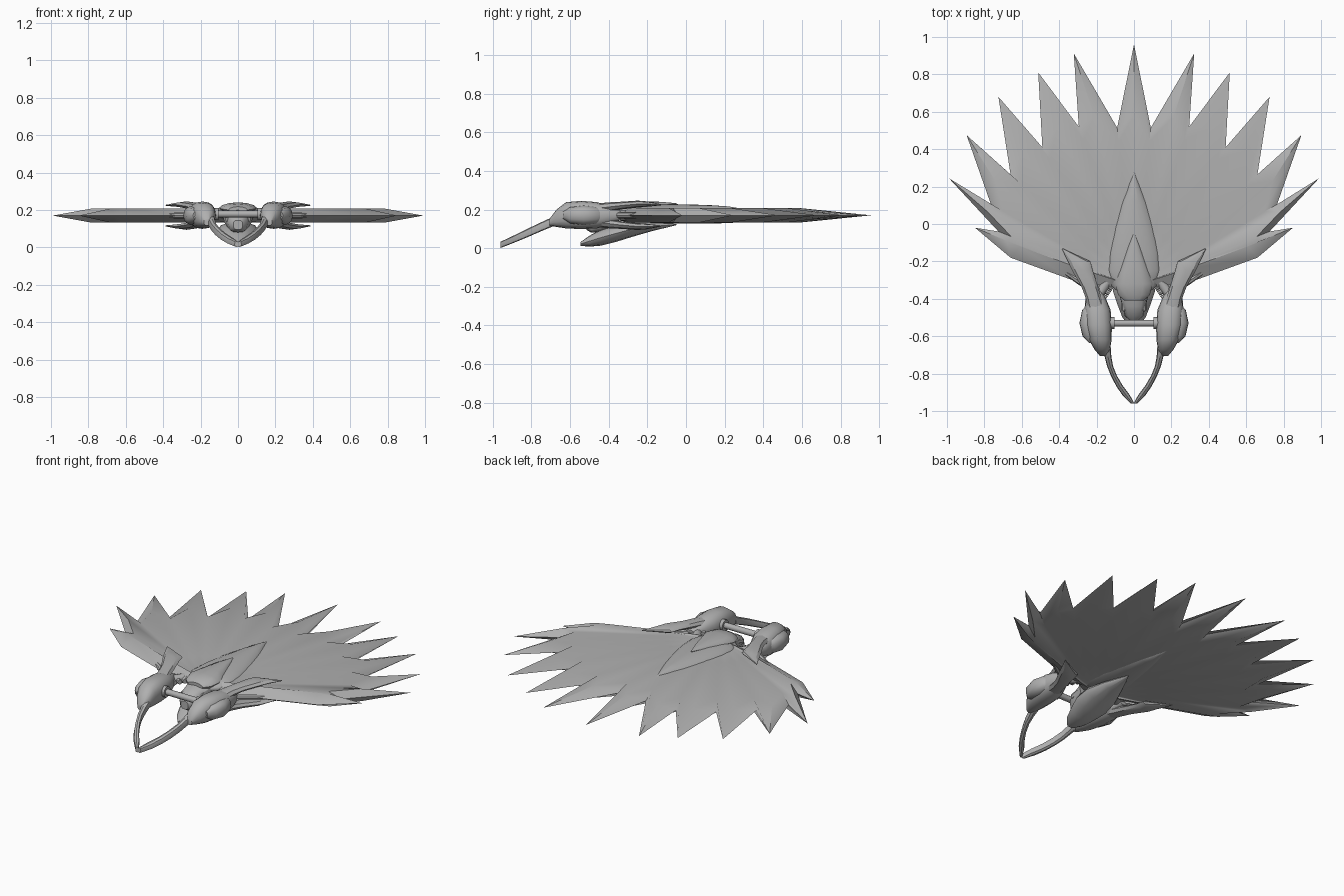
import bpy, bmesh, math
from mathutils import Vector

if "Cube" in bpy.data.objects:
    bpy.data.objects.remove(bpy.data.objects["Cube"])

grey = bpy.data.materials.new("hull_grey")
grey.diffuse_color = (0.43, 0.43, 0.43, 1)
grey.use_nodes = True
grey.node_tree.nodes["Principled BSDF"].inputs["Base Color"].default_value = grey.diffuse_color


def finish(name, bm, angle=40):
    bmesh.ops.recalc_face_normals(bm, faces=bm.faces)
    me = bpy.data.meshes.new(name)
    bm.to_mesh(me)
    bm.free()
    me.materials.append(grey)
    ob = bpy.data.objects.new(name, me)
    bpy.context.collection.objects.link(ob)
    bpy.ops.object.select_all(action='DESELECT')
    ob.select_set(True)
    bpy.context.view_layer.objects.active = ob
    bpy.ops.object.shade_smooth_by_angle(angle=math.radians(angle))
    return ob


def loft(name, sections, sides=16, power=1.0, angle=40):
    """Skin superellipse rings (x, y, z, half width, half height) along y."""
    bm = bmesh.new()
    rings = []
    for x, y, z, rx, rz in sections:
        ring = []
        for i in range(sides):
            a = 2 * math.pi * i / sides
            c, s = math.cos(a), math.sin(a)
            ring.append(bm.verts.new((x + rx * math.copysign(abs(c) ** power, c), y,
                                      z + rz * math.copysign(abs(s) ** power, s))))
        rings.append(ring)
    for r, q in zip(rings, rings[1:]):
        for i in range(sides):
            j = (i + 1) % sides
            bm.faces.new((r[i], r[j], q[j], q[i]))
    bm.faces.new(rings[0])
    bm.faces.new(rings[-1])
    return finish(name, bm, angle)


def rod(name, a, b, radius, sides=12):
    a, b = Vector(a), Vector(b)
    d = b - a
    bm = bmesh.new()
    bmesh.ops.create_cone(bm, cap_ends=True, segments=sides, radius1=radius,
                          radius2=radius, depth=d.length)
    m = d.to_track_quat('Z', 'Y').to_matrix().to_4x4()
    m.translation = (a + b) / 2
    bm.transform(m)
    return finish(name, bm)


# Tail fan: feather tips and notches, thin at the rim and thick inside
half = [(0, .96), (.09, .515), (.322, .912), (.295, .52), (.512, .81), (.49, .41),
        (.725, .68), (.66, .265), (.895, .475), (.765, .105), (.99, .245),
        (.725, -.04), (.85, -.02), (.66, -.18), (.33, -.30), (.18, -.35)]
outline = [(-x, y) for x, y in half[:0:-1]] + half
ZF, T = .17, .038
hub = Vector((0, -.33))
bm = bmesh.new()
rim = [bm.verts.new((x, y, ZF)) for x, y in outline]
n = len(outline)
for s in (1, -1):
    inner, mid = [], []
    for k, (x, y) in enumerate(outline):
        p = Vector((x, y))
        i = abs(k - n // 2)
        if i < 13 and i % 2 == 0:          # feather tip: pull back to the ridge root
            nb = [Vector(outline[k + d]) for d in (-1, 1)]
            q = p.lerp((nb[0] + nb[1]) / 2, .85)
            if i == 12:
                q = Vector((math.copysign(.68, x), -.09))
        elif i < 13:
            q = p + (hub - p).normalized() * .075
        else:
            q = p + Vector((-.05 * math.copysign(1, x), .06))
        inner.append(bm.verts.new((q.x, q.y, ZF + s * T)))
        m = hub.lerp(q, .35)
        mid.append(bm.verts.new((m.x, m.y, ZF + s * T * .85)))
    h = bm.verts.new((hub.x, hub.y, ZF + s * .02))
    for k in range(n - 1):
        bm.faces.new((rim[k], rim[k + 1], inner[k + 1], inner[k]))
        bm.faces.new((inner[k], inner[k + 1], mid[k + 1], mid[k]))
        bm.faces.new((mid[k], mid[k + 1], h))
    for k in (0, n - 1):
        bm.faces.new((rim[k], inner[k], mid[k]))
        bm.faces.new((rim[k], mid[k], h))
bmesh.ops.remove_doubles(bm, verts=bm.verts, dist=.0005)
finish("tail_fan", bm, 50)

# Long pointed hull running through the fan
loft("main_hull", [(0, -.39, .178, .05, .025), (0, -.33, .178, .125, .038),
                   (0, -.25, .178, .147, .046), (0, -.15, .178, .14, .05),
                   (0, -.02, .177, .115, .05), (0, .12, .175, .075, .048),
                   (0, .22, .173, .035, .043), (0, .28, .17, .002, .036)], 20)

# Raised spine on top of the hull
loft("upper_spine", [(0, -.41, .20, .05, .018), (0, -.38, .205, .085, .028),
                     (0, -.32, .21, .10, .03), (0, -.25, .215, .075, .026),
                     (0, -.15, .223, .042, .018), (0, -.05, .23, .002, .003)], 12)

# Lower pod, sloping down to the nose
loft("lower_pod", [(0, -.545, .022, .025, .010), (0, -.50, .036, .062, .028),
                   (0, -.44, .055, .085, .042), (0, -.36, .077, .112, .044),
                   (0, -.28, .098, .105, .04), (0, -.18, .112, .065, .025),
                   (0, -.05, .122, .003, .003)], 12)

# Cockpit block and nose linking the lower pod to the hull
loft("cockpit", [(0, -.515, .12, .025, .025), (0, -.49, .125, .05, .045),
                 (0, -.44, .14, .062, .055), (0, -.37, .16, .08, .045)], 12, .7)
for x in (-.05, 0, .05):
    rod("nose_vent", (x, -.46, .15), (x, -.37, .175), .018, 8)

# Bar joining the two side pods, with collars
rod("crossbar", (-.16, -.53, .178), (.16, -.53, .178), .018)

for s in (-1, 1):
    # Side pod with an outer bulge
    loft("side_pod", [(s * .165, -.705, .135, .018, .018), (s * .17, -.67, .155, .042, .045),
                      (s * .18, -.62, .17, .06, .068), (s * .19, -.54, .172, .072, .073),
                      (s * .195, -.46, .17, .07, .068), (s * .205, -.40, .17, .055, .05),
                      (s * .21, -.34, .17, .03, .025)], 16, .85)
    loft("pod_bulge", [(s * .22, -.635, .17, .02, .02), (s * .225, -.60, .17, .05, .043),
                       (s * .228, -.53, .17, .064, .052), (s * .225, -.46, .17, .052, .045),
                       (s * .22, -.42, .17, .02, .02)], 16, .8)
    rod("bar_collar", (s * .105, -.53, .178), (s * .15, -.53, .178), .032)

    # Paired prongs above and below the fan
    for name, v in (("upper_prong", 1), ("lower_prong", -1)):
        loft(name, [(s * .195, -.47, .17 + v * .035, .05, .025),
                    (s * .215, -.40, .17 + v * .043, .042, .024),
                    (s * .235, -.34, .17 + v * .05, .044, .02),
                    (s * .275, -.25, .17 + v * .058, .055, .018),
                    (s * .293, -.20, .17 + v * .058, .06, .014),
                    (s * .385, -.13, .17 + v * .055, .002, .003)], 8, 1, 30)

    # Ribbed struts from pod to hull
    a, b = Vector((s * .21, -.41, .17)), Vector((s * .11, -.26, .17))
    rod("strut", a, b, .026)
    side = Vector((s * .15, .10, 0)).normalized() * .045
    for t in (.25, .42, .59, .76):
        c = a.lerp(b, t)
        rod("strut_rib", c - side, c + side, .014, 8)
    rod("fan_root", (s * .19, -.38, .17), (s * .36, -.26, .17), .016, 8)

    # Curved front mandible, meeting its twin at the tip
    loft("mandible", [(s * .15, -.66, .150, .026, .026), (s * .139, -.71, .128, .018, .024),
                      (s * .128, -.76, .106, .016, .023), (s * .108, -.81, .083, .016, .022),
                      (s * .078, -.865, .058, .018, .020), (s * .042, -.915, .036, .020, .018),
                      (s * .008, -.96, .017, .010, .016)], 8, .7, 30)
